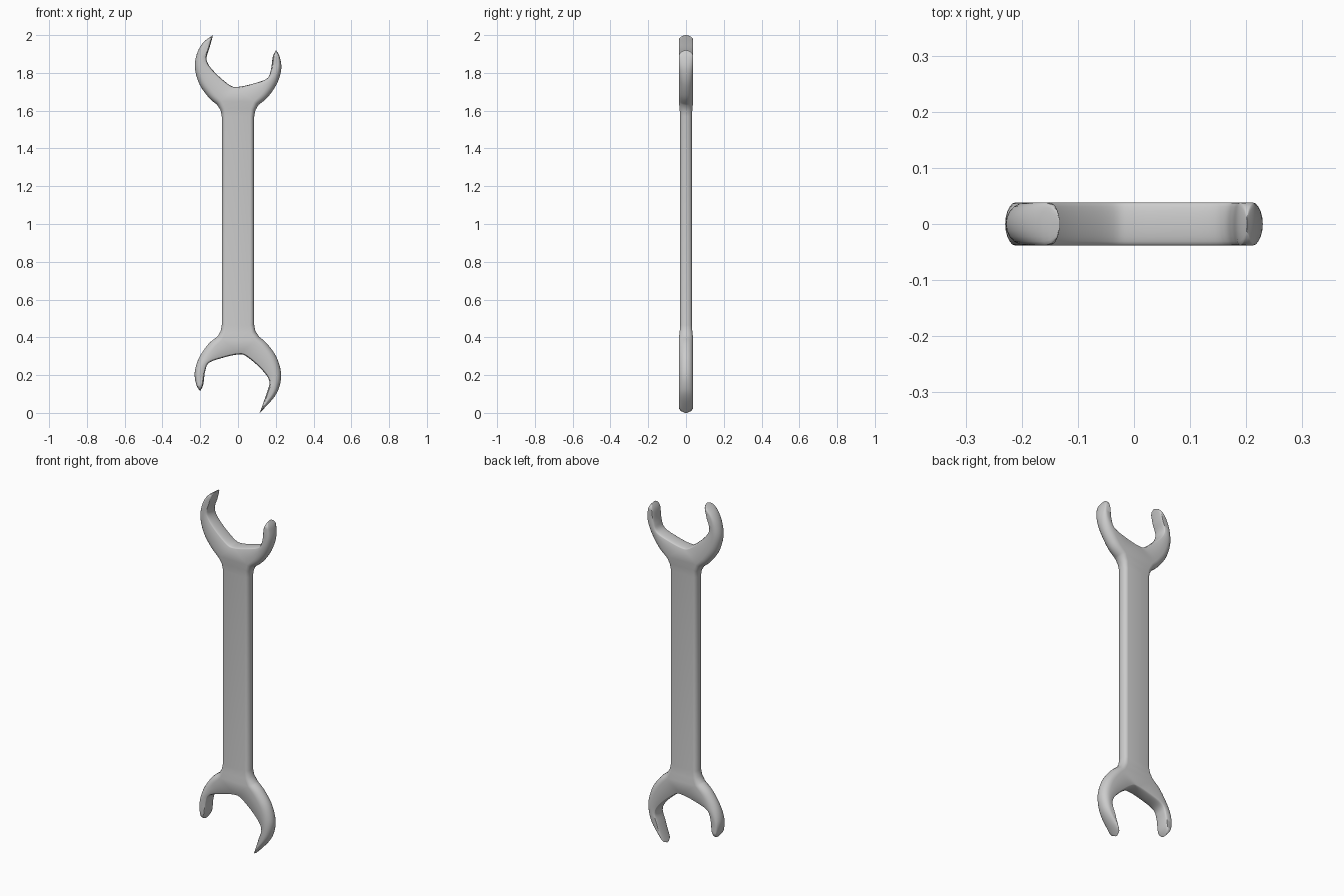
import bpy, bmesh, math
from mathutils import Vector

cube = bpy.data.objects.get("Cube")
if cube:
    bpy.data.objects.remove(cube, do_unlink=True)

HANDLE, HEAD = 0.031, 0.038   # half thicknesses
RINGS = 5                     # steps of edge rounding
SIDE = 30                     # outline steps along each side of a jaw arm


def spline(points):
    """Smooth curve through (x, z, edge radius) points, SIDE or 2 * SIDE steps long."""
    steps = (SIDE if len(points) < 8 else 2 * SIDE) // (len(points) - 1)
    p = [Vector(q) for q in points]
    p = [p[0]] + p + [p[-1]]
    out = []
    for a, b, c, d in zip(p, p[1:], p[2:], p[3:]):
        for s in range(steps):
            t = s / steps
            out.append(0.5 * (2 * b + (c - a) * t + (2 * a - 5 * b + 4 * c - d) * t * t
                              + (3 * b - a - 3 * c + d) * t ** 3))
    return out + [p[-1]]


def head_outline(tip, shift):
    """Open jaw from left neck to right neck: (x, z, edge radius, half thickness)."""
    long_tip, short_tip = (*tip, 0.01), (0.201, 1.92, 0.01)
    outer_left = [(-0.112, 1.632, 0.03), (-0.155, 1.67, 0.036), (-0.204, 1.74, 0.038),
                  (-0.228, 1.825, 0.036), (-0.218, 1.9, 0.028), (-0.185, 1.96, 0.018), long_tip]
    mouth = [long_tip, (-0.15, 1.935, 0.006), (-0.166, 1.868, 0.008), (-0.125, 1.805, 0.008),
             (-0.045, 1.736, 0.008), (0, 1.726, 0.008), (0.08, 1.743, 0.008),
             (0.153, 1.77, 0.008), (0.174, 1.815, 0.008), (0.184, 1.885, 0.006), short_tip]
    outer_right = [short_tip, (0.221, 1.885, 0.018), (0.229, 1.82, 0.032),
                   (0.207, 1.745, 0.038), (0.158, 1.672, 0.036), (0.108, 1.63, 0.03)]
    body = spline(outer_left) + spline(mouth)[1:] + spline(outer_right)[1:]
    result = []
    for x, z, r in body:
        # jaw ends round off towards their tips
        d = min(math.dist((x, z), q[:2]) for q in (long_tip, short_tip))
        u = 1 - min(d / 0.035, 1)
        t = max(HEAD * math.sqrt(1 - u * u), 0.007)
        result.append((x, z - shift, min(r, 0.001 + 0.2 * d), t))
    neck = [(0.086, 1.57, 0.022, HANDLE), (0.092, 1.602, 0.025, 0.034)]
    left = [(-x, z - shift, r, t) for x, z, r, t in neck]
    right = [(x, z - shift, r, t) for x, z, r, t in reversed(neck)]
    return left + result + right


# Upper head, then the lower one turned half a revolution
upper = head_outline((-0.132, 2.0), 0)
lower = [(-x, 2 - z, r, t) for x, z, r, t in head_outline((-0.115, 2.035), 0.035)]
outline = upper + lower
count, half = len(outline), len(upper)

bm = bmesh.new()
rings = []
for k in range(-RINGS, RINGS + 1):
    angle = k / RINGS * math.pi / 2
    ring = []
    for i, (x, z, r, t) in enumerate(outline):
        a, b = outline[i - 1], outline[(i + 1) % count]
        inward = Vector((b[1] - a[1], a[0] - b[0])).normalized()
        off = inward * r * (1 - math.cos(angle))
        ring.append(bm.verts.new((x + off.x, t * math.sin(angle), z + off.y)))
    rings.append(ring)

# Rounded rim
for low, high in zip(rings, rings[1:]):
    for i in range(count):
        j = (i + 1) % count
        bm.faces.new((low[i], low[j], high[j], high[i]))


def fill_arm(side):
    """Bridge the outer edge of a jaw arm to its mouth edge; they meet at the tip."""
    for i in range(SIDE - 1):
        bm.faces.new((side[i], side[i + 1], side[-2 - i], side[-1 - i]))
    bm.faces.new(side[SIDE - 1:SIDE + 2])


# Broad faces: jaw arms, head centre, neck strips and shank
for ring in (rings[0], rings[-1]):
    for part in (ring[:half], ring[half:]):
        jaw = part[2:-2]
        fill_arm(jaw[:2 * SIDE + 1])
        fill_arm(jaw[2 * SIDE:])
        bm.faces.new((jaw[0], jaw[2 * SIDE], jaw[-1]))
        for i in (0, 1):
            bm.faces.new((part[i], part[i + 1], part[-2 - i], part[-1 - i]))
    bm.faces.new((ring[0], ring[half - 1], ring[half], ring[-1]))
bmesh.ops.recalc_face_normals(bm, faces=bm.faces)

mesh = bpy.data.meshes.new("open_ended_wrench")
bm.to_mesh(mesh)
bm.free()
wrench = bpy.data.objects.new("open_ended_wrench", mesh)
bpy.context.collection.objects.link(wrench)
bpy.ops.object.select_all(action='DESELECT')
wrench.select_set(True)
bpy.context.view_layer.objects.active = wrench
bpy.ops.object.shade_smooth_by_angle(angle=math.radians(40))
